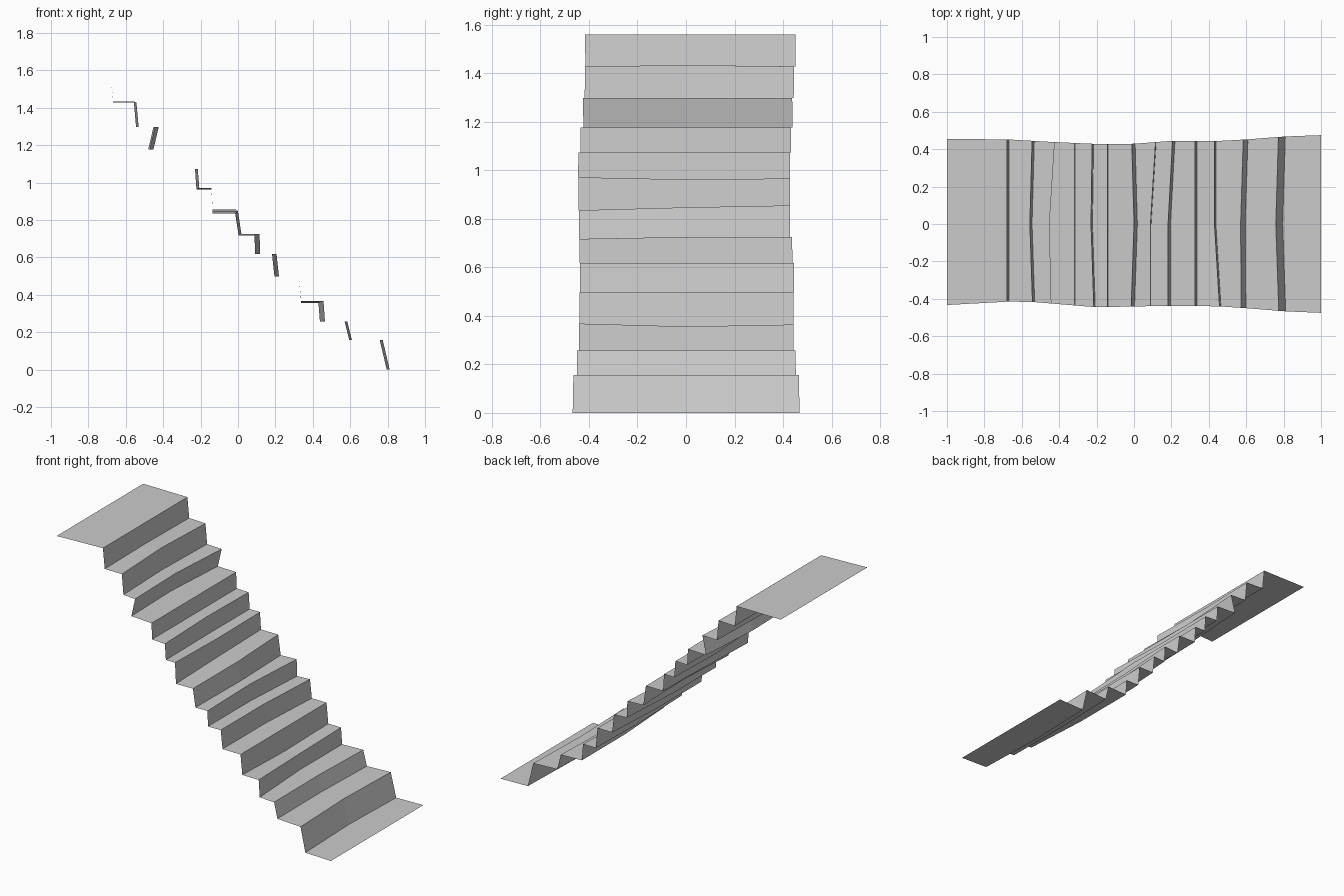
import bpy
import bmesh

default_cube = bpy.data.objects.get("Cube")
if default_cube:
    bpy.data.objects.remove(default_cube, do_unlink=True)

# One shared stone colour
stone = bpy.data.materials.new("plain grey")
stone.use_nodes = True
stone.diffuse_color = (0.6, 0.6, 0.6, 1)
stone.node_tree.nodes["Principled BSDF"].inputs["Base Color"].default_value = stone.diffuse_color

# Risers from the lowest up: foot x, top x, height reached on the centre line
risers = [
    (0.795, 0.758, 0.157), (0.595, 0.57, 0.257), (0.438, 0.43, 0.356),
    (0.338, 0.325, 0.497), (0.195, 0.182, 0.617), (0.092, 0.088, 0.725),
    (0.018, 0, 0.847), (-0.135, -0.142, 0.962), (-0.222, -0.23, 1.073),
    (-0.312, -0.317, 1.177), (-0.48, -0.452, 1.297), (-0.545, -0.557, 1.433),
    (-0.667, -0.68, 1.56),
]

# Shift of the back and front ends of a riser, and of a tread's height
bends = {0: (0.014, 0.016), 1: (0.014, 0.003), 2: (0, 0.027), 4: (0.024, 0),
         5: (0.027, 0), 6: (-0.012, -0.015), 8: (0.006, 0.015),
         10: (0.028, 0.01), 11: (0.012, 0.014)}
tilts = {2: (0.008, 0.012), 5: (0, -0.008), 6: (0.008, -0.012), 7: (0.004, 0.009),
         11: (-0.005, -0.005)}

# Outlines of the two long edges: x, y
back_edge = [(-1, 0.455), (-0.67, 0.452), (-0.43, 0.438), (-0.2, 0.428), (0, 0.429),
             (0.21, 0.445), (0.43, 0.443), (0.6, 0.452), (0.81, 0.468), (1, 0.475)]
front_edge = [(-1, -0.433), (-0.67, -0.415), (-0.55, -0.416), (-0.2, -0.445),
              (0.2, -0.437), (0.45, -0.44), (0.6, -0.45), (0.81, -0.467), (1, -0.475)]


def edge_y(outline, x):
    """Interpolate an outline at x."""
    for (xa, ya), (xb, yb) in zip(outline, outline[1:]):
        if x <= xb:
            return ya + (yb - ya) * (x - xa) / (xb - xa)
    return outline[-1][1]


def add_row(bm, x, z, bend=(0, 0), tilt=(0, 0)):
    """Add a back, middle and front point across the strip."""
    xb, xf = x + bend[0], x + bend[1]
    points = [(xb, edge_y(back_edge, xb), z + tilt[0]), (x, 0, z),
              (xf, edge_y(front_edge, xf), z + tilt[1])]
    return [bm.verts.new(p) for p in points]


# Folded strip: lower landing, alternating risers and treads, upper landing
bm = bmesh.new()
rows = [add_row(bm, 1, 0)]
level, tilt = 0, (0, 0)
for i, (foot, top, height) in enumerate(risers):
    bend = bends.get(i, (0, 0))
    rows.append(add_row(bm, foot, level, bend, tilt))
    level, tilt = height, tilts.get(i, (0, 0))
    rows.append(add_row(bm, top, level, bend, tilt))
rows.append(add_row(bm, -1, level))

for low, high in zip(rows, rows[1:]):
    for k in range(2):
        bm.faces.new((low[k], high[k], high[k + 1], low[k + 1]))

mesh = bpy.data.meshes.new("staircase")
bm.to_mesh(mesh)
bm.free()
mesh.materials.append(stone)
staircase = bpy.data.objects.new("staircase", mesh)
bpy.context.collection.objects.link(staircase)
